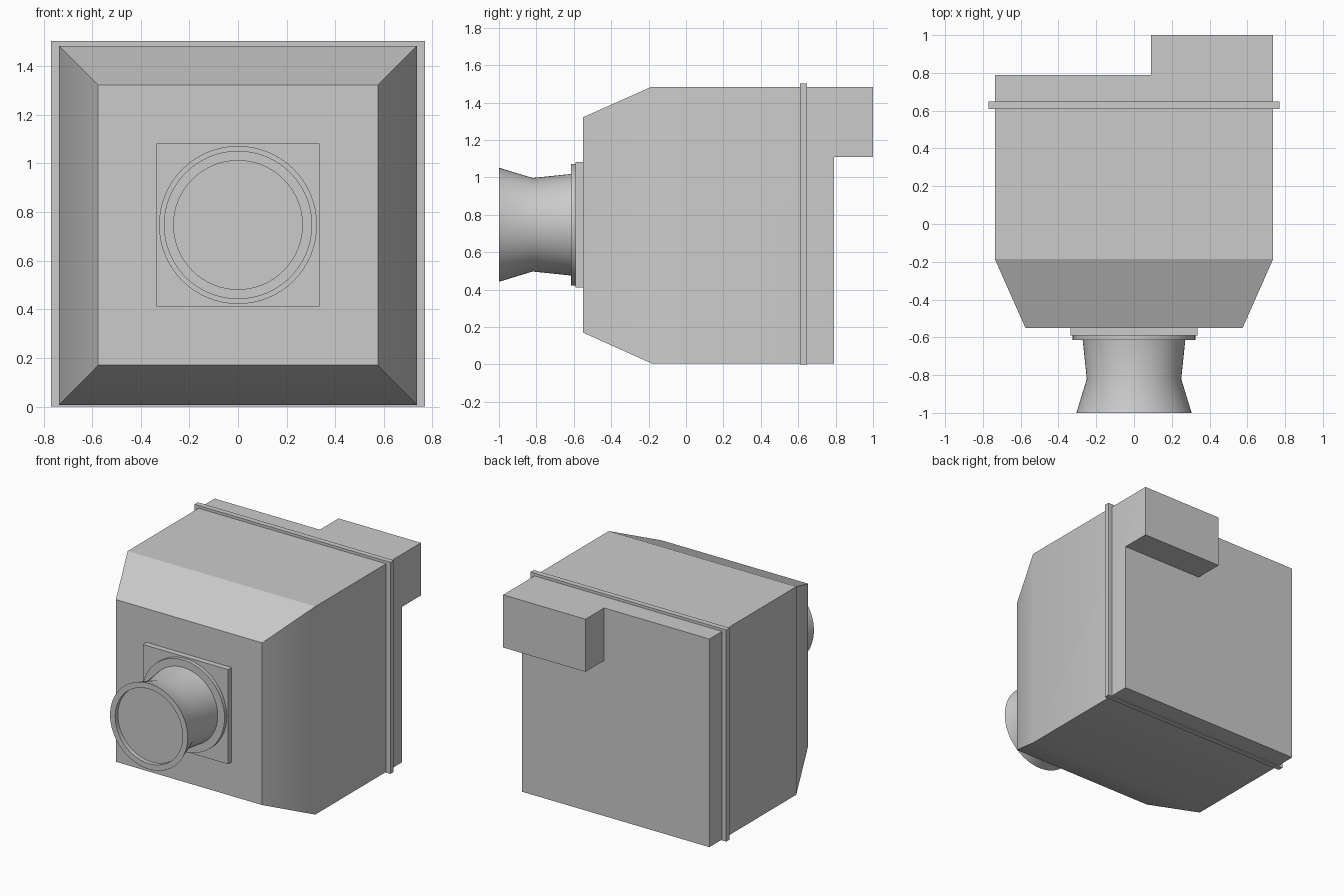
import bpy, bmesh, math
from mathutils import Matrix, Vector

if "Cube" in bpy.data.objects:
    bpy.data.objects.remove(bpy.data.objects["Cube"])

AXIS_Z = 0.747  # height of the round neck's centre line


def finish(name, bm):
    bmesh.ops.recalc_face_normals(bm, faces=bm.faces[:])
    mesh = bpy.data.meshes.new(name)
    bm.to_mesh(mesh)
    bm.free()
    obj = bpy.data.objects.new(name, mesh)
    bpy.context.collection.objects.link(obj)
    return obj


def box(name, lo, hi):
    lo, hi = Vector(lo), Vector(hi)
    bm = bmesh.new()
    bmesh.ops.create_cube(bm, size=1, matrix=Matrix.Translation((lo + hi) / 2)
                          @ Matrix.Diagonal((*(hi - lo), 1)))
    return finish(name, bm)


def lathe(name, profile, segments=64):
    """Revolve (radius, y) points around the neck axis; radius 0 closes an end."""
    bm = bmesh.new()
    verts = [bm.verts.new((r, y, AXIS_Z)) for r, y in profile]
    edges = [bm.edges.new(pair) for pair in zip(verts, verts[1:])]
    bmesh.ops.spin(bm, geom=verts + edges, cent=(0, 0, AXIS_Z), axis=(0, 1, 0),
                   angle=math.tau, steps=segments)
    bmesh.ops.remove_doubles(bm, verts=bm.verts[:], dist=1e-5)
    obj = finish(name, bm)
    bpy.context.view_layer.objects.active = obj
    bpy.ops.object.select_all(action='DESELECT')
    obj.select_set(True)
    bpy.ops.object.shade_smooth_by_angle(angle=math.radians(30))
    return obj


# Housing: three rectangular sections, tapered toward the front
bm = bmesh.new()
rings = []
for y, x, z0, z1 in [(-0.55, 0.575, 0.17, 1.322),
                     (-0.185, 0.737, 0.006, 1.484),
                     (0.79, 0.737, 0.006, 1.484)]:
    rings.append([bm.verts.new(p) for p in
                  [(-x, y, z0), (x, y, z0), (x, y, z1), (-x, y, z1)]])
bm.faces.new(rings[0])
for a, b in zip(rings, rings[1:]):
    for i in range(4):
        j = (i + 1) % 4
        bm.faces.new((a[i], a[j], b[j], b[i]))
bm.faces.new(rings[2])

# Rear block: cut the back panel and extrude its upper right corner
for co, no in [((0.09, 0, 0), (1, 0, 0)), ((0, 0, 1.11), (0, 0, 1))]:
    back = [f for f in bm.faces if all(v.co.y > 0.78 for v in f.verts)]
    geom = back + list({e for f in back for e in f.edges}) \
        + list({v for f in back for v in f.verts})
    bmesh.ops.bisect_plane(bm, geom=geom, plane_co=co, plane_no=no)
corner = [f for f in bm.faces if all(
    v.co.y > 0.78 and v.co.x > 0.08 and v.co.z > 1.1 for v in f.verts)]
grown = bmesh.ops.extrude_face_region(bm, geom=corner)["geom"]
for v in grown:
    if isinstance(v, bmesh.types.BMVert):
        v.co.y = 1.0
left = [f for f in corner if f.is_valid]
if left:
    bmesh.ops.delete(bm, geom=left, context='FACES_ONLY')
bmesh.ops.recalc_face_normals(bm, faces=bm.faces[:])
bmesh.ops.dissolve_limit(bm, angle_limit=0.01, verts=bm.verts[:], edges=bm.edges[:])
# Soft shading over the side and bottom tapers, crisp edges elsewhere
for f in bm.faces:
    f.smooth = True
for e in bm.edges:
    top_edge = all(v.co.z > 1.45 for v in e.verts)
    e.smooth = e.calc_face_angle(0) < math.radians(30) and not top_edge
finish("housing", bm)

# Seam flange around the housing
box("seam_flange", (-0.77, 0.61, 0), (0.77, 0.648, 1.503))

# Neck mount, collar and flared neck with a recessed front disc
box("mount_plate", (-0.335, -0.59, AXIS_Z - 0.336), (0.335, -0.54, AXIS_Z + 0.336))
lathe("collar", [(0, -0.615), (0.325, -0.615), (0.325, -0.585), (0, -0.585)])
lathe("flared_neck", [(0, -0.97), (0.265, -0.97), (0.265, -1.0), (0.305, -1.0),
                      (0.25, -0.82), (0.272, -0.61), (0, -0.61)])
